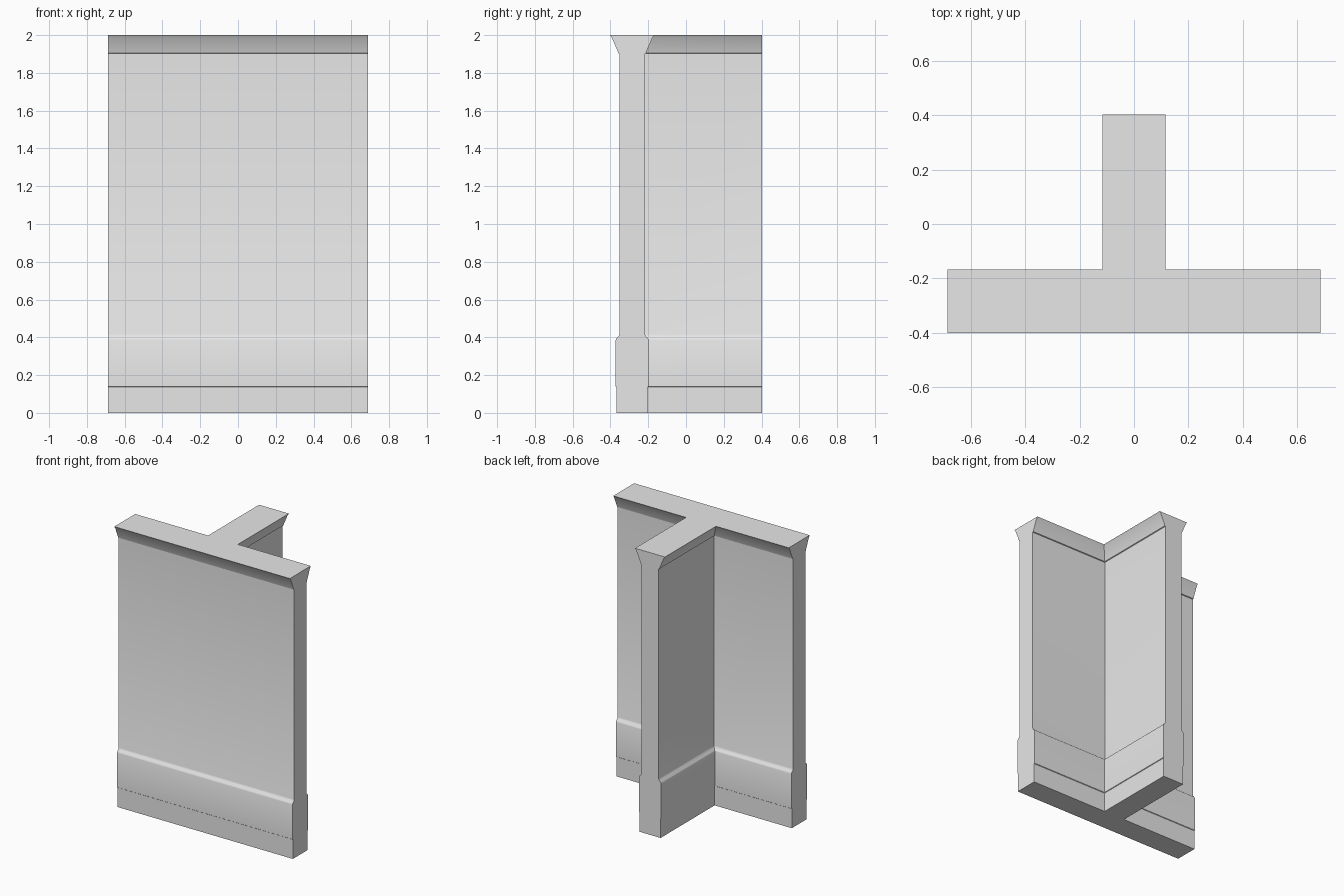
import bpy, bmesh, math

cube = bpy.data.objects.get("Cube")
if cube:
    bpy.data.objects.remove(cube, do_unlink=True)

HALF_LENGTH = 0.688      # half length of the long wall
BACK_END = 0.403         # far end of the stem wall
WALL_Y = -0.285          # centre line of the long wall

# Half thickness and height, from the foot to the crown
PROFILE = [(0.083, 0), (0.083, 0.138), (0.087, 0.141), (0.087, 0.385),
           (0.084, 0.394), (0.072, 0.405), (0.068, 0.416), (0.068, 1.902),
           (0.074, 1.905), (0.077, 1.915), (0.107, 1.985), (0.117, 2)]


def tee_outline(w):
    """T-shaped plan with walls of half thickness w."""
    right = [(HALF_LENGTH, WALL_Y - w), (HALF_LENGTH, WALL_Y + w),
             (w, WALL_Y + w), (w, BACK_END)]
    return right + [(-x, y) for x, y in reversed(right)]


# Wall: stack of T outlines joined into a closed solid
bm = bmesh.new()
rings = [[bm.verts.new((x, y, z)) for x, y in tee_outline(w)] for w, z in PROFILE]
for low, high in zip(rings, rings[1:]):
    for i in range(len(low)):
        j = (i + 1) % len(low)
        bm.faces.new((low[i], low[j], high[j], high[i]))
bm.faces.new(rings[0][::-1])
bm.faces.new(rings[-1])
bmesh.ops.recalc_face_normals(bm, faces=bm.faces)
mesh = bpy.data.meshes.new("tee_wall")
bm.to_mesh(mesh)
bm.free()
wall = bpy.data.objects.new("tee_wall", mesh)
bpy.context.collection.objects.link(wall)

# Plain grey plaster
grey = bpy.data.materials.new("plain_grey")
grey.use_nodes = True
colour = (0.8, 0.8, 0.8, 1)
grey.diffuse_color = colour
grey.node_tree.nodes["Principled BSDF"].inputs["Base Color"].default_value = colour
mesh.materials.append(grey)

# Soft mouldings, crisp corners
bpy.ops.object.select_all(action='DESELECT')
wall.select_set(True)
bpy.context.view_layer.objects.active = wall
bpy.ops.object.shade_smooth_by_angle(angle=math.radians(35))
